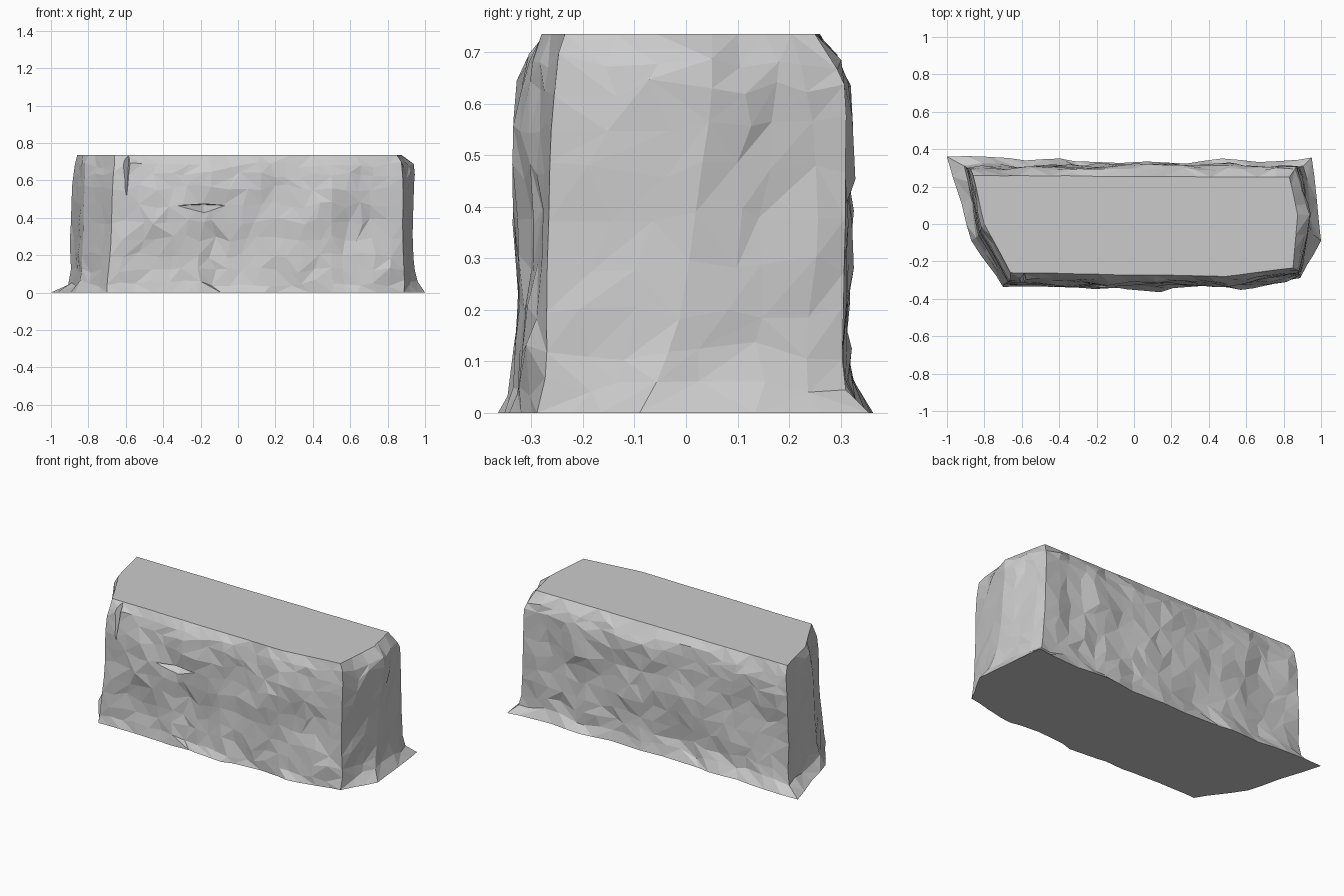
import bpy, bmesh, random
from mathutils import Vector, noise

if "Cube" in bpy.data.objects:
    bpy.data.objects.remove(bpy.data.objects["Cube"])

random.seed(7)

# Key outlines: eight corners each, counter-clockwise from front left
KEYS = [
    (0.00, [(-.70, -.34), (.57, -.345), (.89, -.29), (1, -.09), (.95, .355), (0, .325), (-1, .36), (-.87, -.09)]),
    (0.06, [(-.70, -.325), (.5, -.335), (.89, -.27), (.955, -.05), (.895, .3), (0, .315), (-.89, .3), (-.84, -.07)]),
    (0.25, [(-.68, -.315), (.5, -.33), (.88, -.27), (.93, 0), (.88, .305), (0, .31), (-.90, .3), (-.83, -.05)]),
    (0.60, [(-.67, -.305), (.5, -.32), (.88, -.26), (.94, .05), (.87, .31), (0, .315), (-.885, .3), (-.82, -.04)]),
    (0.67, [(-.66, -.29), (.5, -.305), (.88, -.25), (.95, .05), (.865, .3), (0, .305), (-.875, .295), (-.82, -.02)]),
    (0.735, [(-.66, -.26), (.49, -.28), (.85, -.235), (.875, .05), (.83, .25), (0, .255), (-.86, .26), (-.8, 0)]),
]
STEPS = [15, 5, 3, 4, 10, 10, 4, 3]
LEVELS = [0, .05, .12, .2, .29, .38, .47, .56, .63, .68, .735]
CREASES = [-.2, .19, .56]


def outline(z):
    for (z0, a), (z1, b) in zip(KEYS, KEYS[1:]):
        if z <= z1:
            t = (z - z0) / (z1 - z0)
            return [Vector(p).lerp(Vector(q), t) for p, q in zip(a, b)]


def ring(z):
    pts, corners = [], outline(z)
    flat = z in (0, .735)
    for i, n in enumerate(STEPS):
        a, b = corners[i], corners[(i + 1) % 8]
        along = (b - a).normalized()
        out = Vector((along.y, -along.x))
        for k in range(n):
            slide = 0 if k == 0 else random.uniform(-.3, .3) * (b - a).length / n
            p = a.lerp(b, k / n) + along * slide
            rough = .003 if z == .735 else .028 if i in (0, 1, 4, 5) else .016
            if k == 0 and i not in (1, 5):
                rough *= .3
            d = noise.noise(Vector((p.x * 5, p.y * 5, z * 5 + 3))) * rough
            d += random.uniform(-.25, .25) * rough
            # stepped vertical creases low on the front
            if i == 0 and z < .36:
                d -= sum(.018 for c in CREASES if 0 < p.x - c < .1)
            p += out * d
            h = z if flat else z + random.uniform(-.018, .018)
            pts.append((p.x, p.y, h))
    return pts


def make_object(name, bm):
    bmesh.ops.recalc_face_normals(bm, faces=bm.faces)
    mesh = bpy.data.meshes.new(name)
    bm.to_mesh(mesh)
    bm.free()
    obj = bpy.data.objects.new(name, mesh)
    bpy.context.collection.objects.link(obj)
    return obj


# Rock block: rough rings joined into a faceted shell
bm = bmesh.new()
rings = [[bm.verts.new(p) for p in ring(z)] for z in LEVELS]
count = sum(STEPS)
for lo, hi in zip(rings, rings[1:]):
    for k in range(count):
        j = (k + 1) % count
        if random.random() < .5:
            bm.faces.new((lo[k], lo[j], hi[j]))
            bm.faces.new((lo[k], hi[j], hi[k]))
        else:
            bm.faces.new((lo[k], lo[j], hi[k]))
            bm.faces.new((lo[j], hi[j], hi[k]))
bm.faces.new(rings[0][::-1])
bm.faces.new(rings[-1])
rock = make_object("rock_block", bm)


# Cracks: thin pointed wedges cut into the front
def crack(name, points, depth):
    bm = bmesh.new()
    verts = [bm.verts.new((x, -.42, z)) for x, z in points]
    cx = sum(p[0] for p in points) / len(points)
    cz = max(p[1] for p in points) - .01
    tip = bm.verts.new((cx, depth, cz))
    bm.faces.new(verts)
    for k in range(len(verts)):
        bm.faces.new((verts[k], verts[(k + 1) % len(verts)], tip))
    cutter = make_object(name, bm)
    cutter.hide_render = True
    mod = rock.modifiers.new(name, 'BOOLEAN')
    mod.operation = 'DIFFERENCE'
    mod.solver = 'EXACT'
    mod.object = cutter
    bpy.context.view_layer.objects.active = rock
    bpy.ops.object.modifier_apply(modifier=name)
    bpy.data.objects.remove(cutter)


crack("ledge_crack", [(-.46, .46), (-.18, .37), (.08, .46), (-.18, .48)], -.24)
crack("corner_crack", [(-.72, .62), (-.62, .1), (-.56, .56), (-.36, .59), (-.58, .61), (-.66, .74)], -.26)
